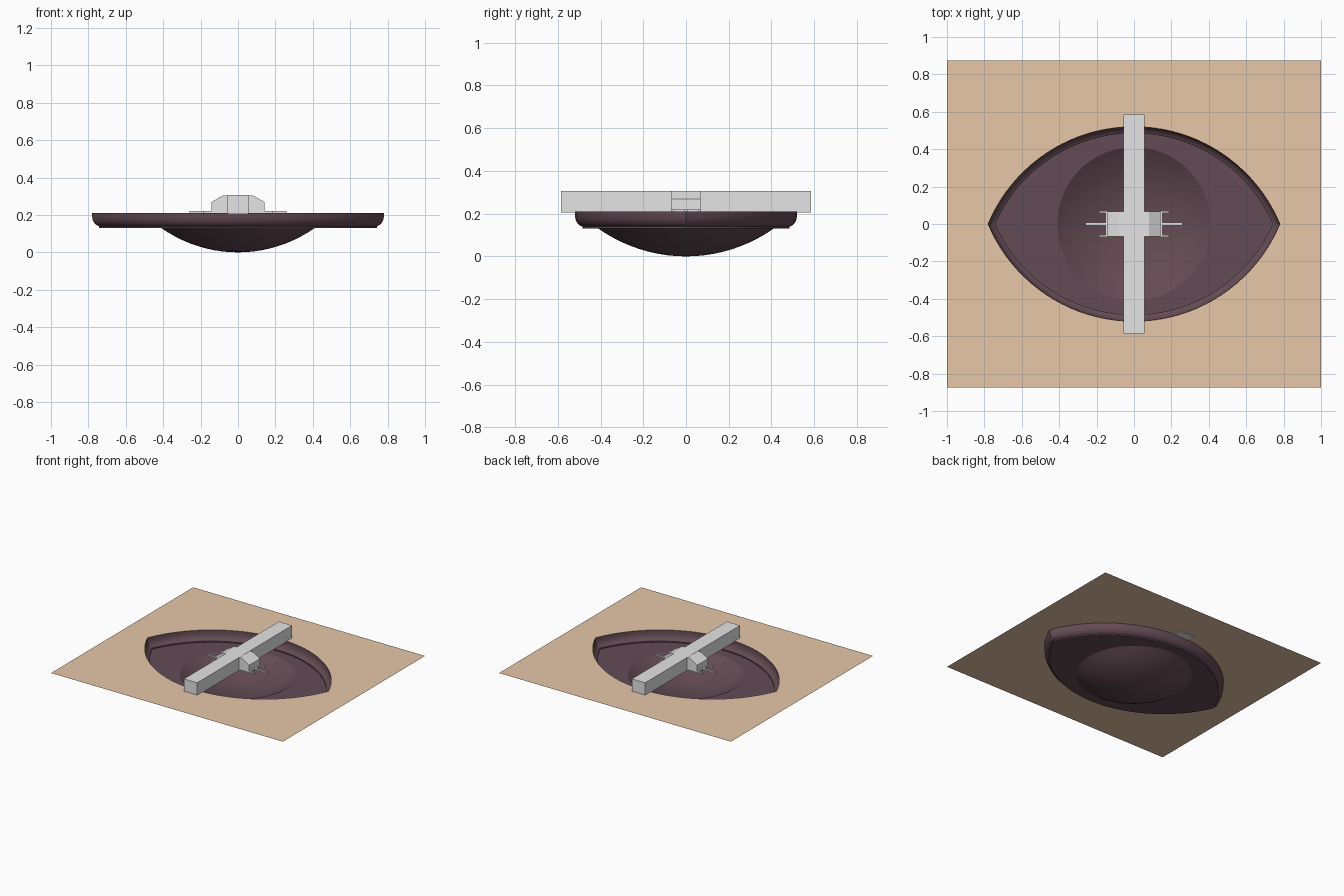
import bpy, bmesh, math

if "Cube" in bpy.data.objects:
    bpy.data.objects.remove(bpy.data.objects["Cube"])

def material(name, rgb):
    m = bpy.data.materials.new(name)
    m.diffuse_color = (*rgb, 1)
    m.use_nodes = True
    m.node_tree.nodes["Principled BSDF"].inputs["Base Color"].default_value = m.diffuse_color
    return m

TAN = material("tan", (0.79, 0.57, 0.397))
PLUM = material("dark plum", (0.127, 0.070, 0.089))
GREY = material("light grey", (0.78, 0.78, 0.78))
TOP = 0.21          # level of the sheet and the basin rim
N = 40              # segments per lens arc

def finish(bm, name, mat, smooth=False, recalc=True):
    if recalc:
        bmesh.ops.recalc_face_normals(bm, faces=bm.faces)
    me = bpy.data.meshes.new(name)
    bm.to_mesh(me)
    bm.free()
    me.materials.append(mat)
    ob = bpy.data.objects.new(name, me)
    bpy.context.collection.objects.link(ob)
    if smooth:
        bpy.ops.object.select_all(action='DESELECT')
        bpy.context.view_layer.objects.active = ob
        ob.select_set(True)
        bpy.ops.object.shade_smooth_by_angle(angle=math.radians(30))
    return ob

def half_lens(d):
    """Upper arc of the lens outline inset by d, from right tip to left tip."""
    r, c = 0.845 - d, 0.325
    a0 = math.asin(c / r)
    pts = []
    for i in range(N + 1):
        a = a0 + (math.pi - 2 * a0) * i / N
        pts.append((r * math.cos(a), r * math.sin(a) - c))
    return pts

def lens(d):
    up = half_lens(d)
    return up[:-1] + [(-x, -y) for x, y in up[:-1]]

# flat sheet with lens-shaped opening
bm = bmesh.new()
edge = [(1, 0)] + half_lens(0) + [(-1, 0)]
for s in (1, -1):
    inner = [bm.verts.new((x, s * max(y, 0), TOP)) for x, y in edge]
    outer = [bm.verts.new((x, s * 0.875, TOP)) for x, y in edge]
    for i in range(len(edge) - 1):
        f = [inner[i], outer[i], outer[i + 1], inner[i + 1]]
        bm.faces.new(f if s > 0 else f[::-1])
bmesh.ops.remove_doubles(bm, verts=bm.verts, dist=1e-5)
finish(bm, "ground_sheet", TAN, recalc=False)

# basin: rounded lens wall, flat floor, spherical bowl
bm = bmesh.new()
profile = [(0, TOP), (0, 0.19), (0.003, 0.173), (0.010, 0.158),
           (0.021, 0.146), (0.035, 0.139), (0.035, 0.13)]
rings = [[(x, y, z) for x, y in lens(d)] for d, z in profile]
angles = [math.atan2(y, x) for x, y in lens(0.035)]
R = 0.711
a_max = math.asin(0.41 / R)
for k in range(10, 0, -1):
    a = a_max * k / 10
    rad, z = R * math.sin(a), R * (1 - math.cos(a))
    rings.append([(rad * math.cos(t), rad * math.sin(t), z) for t in angles])
vr = [[bm.verts.new(p) for p in ring] for ring in rings]
n = len(angles)
for a, b in zip(vr, vr[1:]):
    for i in range(n):
        j = (i + 1) % n
        bm.faces.new((a[i], a[j], b[j], b[i]))
centre = bm.verts.new((0, 0, 0))
for i in range(n):
    bm.faces.new((vr[-1][i], vr[-1][(i + 1) % n], centre))
finish(bm, "basin", PLUM, smooth=True, recalc=False)

def box(name, x0, x1, y0, y1, z0, z1):
    bm = bmesh.new()
    bmesh.ops.create_cube(bm, size=1)
    for v in bm.verts:
        v.co = (x1 if v.co.x > 0 else x0, y1 if v.co.y > 0 else y0,
                z1 if v.co.z > 0 else z0)
    return finish(bm, name, GREY)

# beam across the basin
box("cross_beam", -0.057, 0.057, -0.585, 0.585, 0.205, 0.306)

# chamfered centre block
bm = bmesh.new()
outline = [(-0.143, TOP), (0.143, TOP), (0.143, 0.268), (0.08, 0.305),
           (-0.08, 0.305), (-0.143, 0.268)]
face = bm.faces.new([bm.verts.new((x, -0.067, z)) for x, z in outline])
ext = bmesh.ops.extrude_face_region(bm, geom=[face])
for v in ext["geom"]:
    if isinstance(v, bmesh.types.BMVert):
        v.co.y = 0.067
finish(bm, "centre_block", GREY)

# three-pronged brackets at both ends of the block
for side, s in (("right", 1), ("left", -1)):
    def part(name, xa, xb, ya, yb):
        x0, x1 = sorted((s * xa, s * xb))
        box(f"{side}_{name}", x0, x1, ya, yb, TOP, 0.22)
    part("bracket_plate", 0.14, 0.153, -0.07, 0.07)
    part("long_prong", 0.14, 0.26, -0.007, 0.007)
    part("back_prong", 0.14, 0.188, 0.058, 0.07)
    part("front_prong", 0.14, 0.188, -0.07, -0.058)
